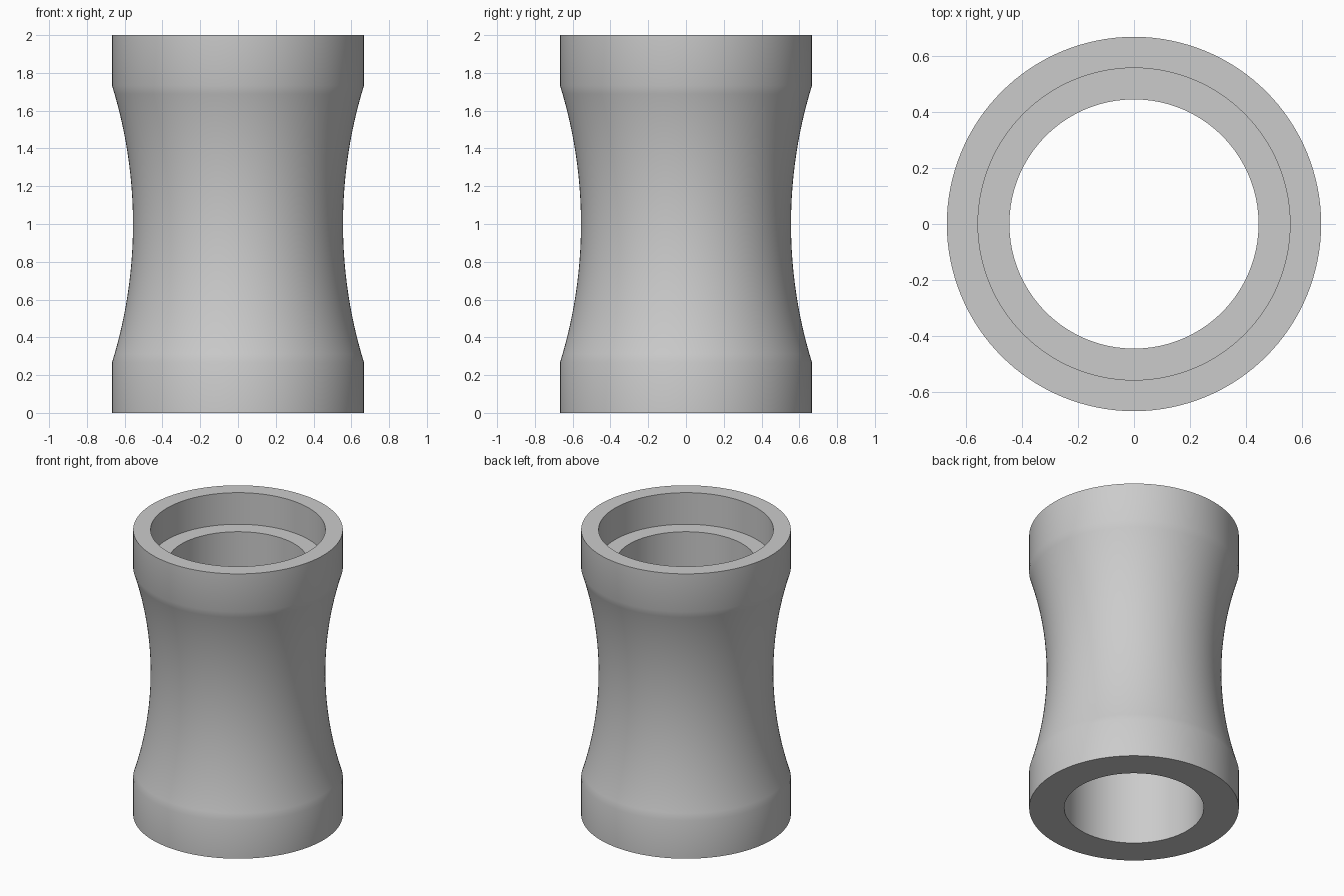
import bpy, bmesh, math

if "Cube" in bpy.data.objects:
    bpy.data.objects.remove(bpy.data.objects["Cube"], do_unlink=True)

SEGMENTS = 128
HEIGHT = 2.0
R_RIM, R_WAIST, R_BORE = 0.667, 0.556, 0.444
R_SOCKET, SOCKET_DEPTH = 0.556, 0.222
Z_COLLAR = 0.267          # height of each straight collar
ARC_STEPS = 32

# Plain grey material
grey = bpy.data.materials.new("plain grey")
grey.use_nodes = True
colour = (0.6, 0.6, 0.6, 1.0)
grey.diffuse_color = colour
grey.node_tree.nodes["Principled BSDF"].inputs["Base Color"].default_value = colour

# Concave waist: circular arc between the collars
half = HEIGHT / 2 - Z_COLLAR
sag = R_RIM - R_WAIST
arc_r = (half ** 2 + sag ** 2) / (2 * sag)
sweep = math.asin(half / arc_r)
waist = []
for i in range(ARC_STEPS + 1):
    a = -sweep + 2 * sweep * i / ARC_STEPS
    waist.append((R_WAIST + arc_r * (1 - math.cos(a)), HEIGHT / 2 + arc_r * math.sin(a)))

# Closed cross-section: outside going up, then socket, ledge and bore going down
ledge = HEIGHT - SOCKET_DEPTH
profile = [(R_BORE, 0), (R_RIM, 0)] + waist + [
    (R_RIM, HEIGHT), (R_SOCKET, HEIGHT), (R_SOCKET, ledge), (R_BORE, ledge)]

# Revolve the cross-section
bm = bmesh.new()
verts = [bm.verts.new((r, 0, z)) for r, z in profile]
edges = [bm.edges.new((v, verts[(i + 1) % len(verts)])) for i, v in enumerate(verts)]
bmesh.ops.spin(bm, geom=verts + edges, cent=(0, 0, 0), axis=(0, 0, 1),
               angle=2 * math.pi, steps=SEGMENTS)
bmesh.ops.remove_doubles(bm, verts=bm.verts, dist=1e-4)
bmesh.ops.recalc_face_normals(bm, faces=bm.faces)
mesh = bpy.data.meshes.new("waisted_sleeve")
bm.to_mesh(mesh)
bm.free()
mesh.materials.append(grey)

sleeve = bpy.data.objects.new("waisted_sleeve", mesh)
bpy.context.collection.objects.link(sleeve)
bpy.ops.object.select_all(action="DESELECT")
sleeve.select_set(True)
bpy.context.view_layer.objects.active = sleeve
bpy.ops.object.shade_smooth_by_angle(angle=math.radians(30))
